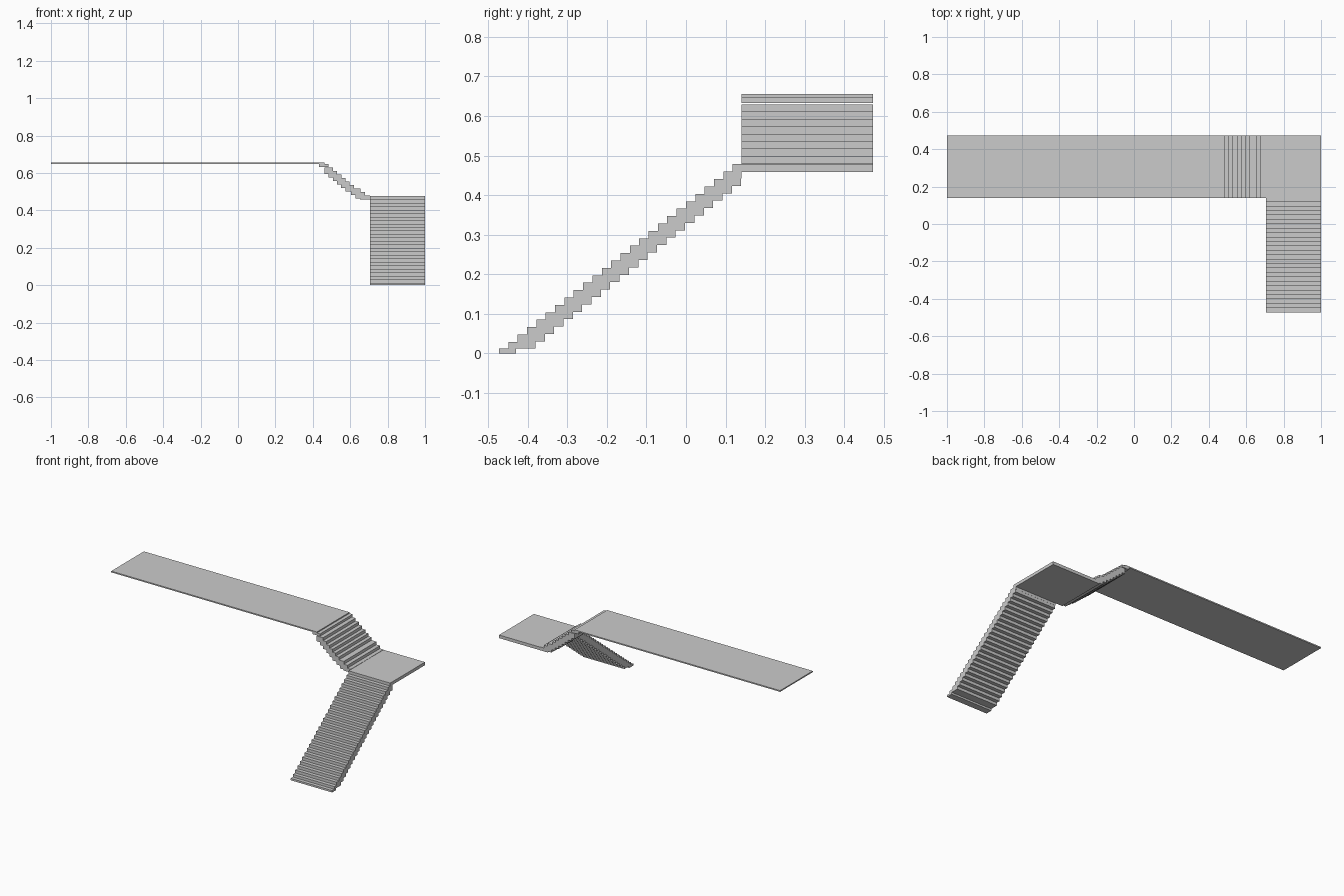
import bpy, bmesh
from mathutils import Matrix, Vector

if "Cube" in bpy.data.objects:
    bpy.data.objects.remove(bpy.data.objects["Cube"])


def add_boxes(name, boxes):
    """One object from boxes given as (x0, x1, y0, y1, z0, z1)."""
    bm = bmesh.new()
    for x0, x1, y0, y1, z0, z1 in boxes:
        centre = Vector(((x0 + x1) / 2, (y0 + y1) / 2, (z0 + z1) / 2))
        size = Matrix.Diagonal((x1 - x0, y1 - y0, z1 - z0, 1))
        bmesh.ops.create_cube(bm, size=1, matrix=Matrix.Translation(centre) @ size)
    mesh = bpy.data.meshes.new(name)
    bm.to_mesh(mesh)
    bm.free()
    obj = bpy.data.objects.new(name, mesh)
    bpy.context.collection.objects.link(obj)
    return obj


LEFT, RIGHT = 0.705, 1.0        # lower flight width
FRONT, BACK = 0.14, 0.472       # walkway width
LAND_Z = 0.478
STEP_H = 0.036                  # each step overlaps its neighbours

# Lower flight: thin bottom tread, then overlapping steps rising to the back
lower = [(LEFT, RIGHT, -0.472, -0.43, 0, 0.012)]
COUNT = 25
for i in range(COUNT):
    t = i / (COUNT - 1)
    y = -0.449 + t * (0.118 + 0.449)
    top = 0.029 + t * (LAND_Z - 0.029)
    bottom = max(0.012, top - STEP_H)
    lower.append((LEFT, RIGHT, y, min(y + 0.045, FRONT), bottom, top))
add_boxes("lower_flight", lower)

# Corner landing
add_boxes("landing", [(LEFT, RIGHT, FRONT, BACK, 0.458, LAND_Z)])

# Upper flight: right-hand nosing of each step, going down
noses = [0.485, 0.507, 0.53, 0.553, 0.575, 0.597, 0.62, 0.655, 0.68, 0.705]
upper = []
for i, x in enumerate(noses):
    top = 0.648 - i * 0.0187
    depth = 0.052 if i in (0, 7, 8, 9) else 0.045
    bottom = 0.633 if i == 0 else max(0.458, top - 0.034)
    upper.append((x - depth, x, FRONT, BACK, bottom, top))
add_boxes("upper_flight", upper)

# Long upper deck
add_boxes("upper_deck", [(-1, 0.463, FRONT, BACK, 0.647, 0.655)])
